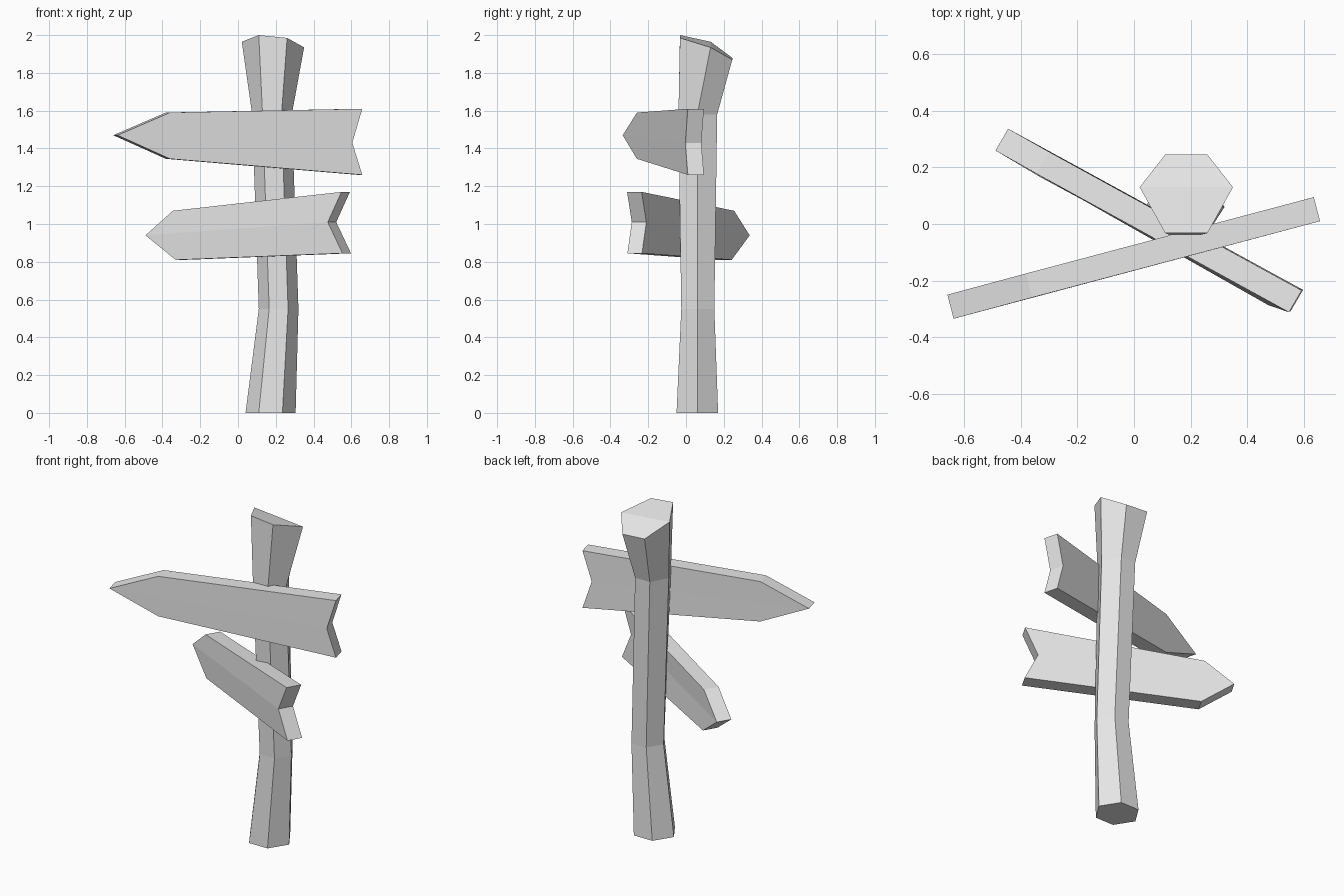
import bpy
import bmesh
from mathutils import Vector

# Remove the default cube
cube = bpy.data.objects.get("Cube")
if cube:
    bpy.data.objects.remove(cube, do_unlink=True)

# Single plain grey for the whole signpost
grey = bpy.data.materials.new("light grey")
grey.use_nodes = True
colour = (0.8, 0.8, 0.8, 1)
grey.diffuse_color = colour
bsdf = next(n for n in grey.node_tree.nodes if n.type == "BSDF_PRINCIPLED")
bsdf.inputs["Base Color"].default_value = colour


def loft(name, rings):
    """Join rings of six points with side walls, capping each end with two quads."""
    bm = bmesh.new()
    loops = [[bm.verts.new(p) for p in ring] for ring in rings]
    for lower, upper in zip(loops, loops[1:]):
        for i in range(6):
            j = (i + 1) % 6
            bm.faces.new((lower[i], lower[j], upper[j], upper[i]))
    for ring in (loops[0], loops[-1]):
        bm.faces.new(ring[:4])
        bm.faces.new((ring[0], *ring[3:]))
    bmesh.ops.recalc_face_normals(bm, faces=bm.faces)
    mesh = bpy.data.meshes.new(name)
    bm.to_mesh(mesh)
    bm.free()
    mesh.materials.append(grey)
    obj = bpy.data.objects.new(name, mesh)
    bpy.context.collection.objects.link(obj)
    return obj


def hexagon(left, inner_left, inner_right, right, front, middle, back, heights):
    """Six-sided post section: left, front pair, right, back pair."""
    xs = (left, inner_left, inner_right, right, inner_right, inner_left)
    ys = (middle, front, front, middle, back, back)
    return list(zip(xs, ys, heights))


# Crooked post with a flared, slanted top
loft("post", [
    hexagon(0.04, 0.11, 0.235, 0.305, -0.05, 0.06, 0.17, [0] * 6),
    hexagon(0.11, 0.165, 0.265, 0.32, -0.025, 0.06, 0.15, [0.55] * 6),
    hexagon(0.075, 0.13, 0.23, 0.285, -0.04, 0.06, 0.165, [1.58] * 6),
    hexagon(0.02, 0.11, 0.26, 0.35, -0.032, 0.13, 0.245,
            (1.965, 2.0, 1.985, 1.935, 1.87, 1.88)),
])


def arrow_board(name, outline, thickness):
    """Pointed board: tip, upper shoulder, upper tail, notch, lower tail, lower shoulder."""
    front = [Vector(p) for p in outline]
    loft(name, [front, [p + Vector(thickness) for p in front]])


# Upper arrow board
arrow_board("upper_sign", [
    (-0.638, -0.335, 1.47), (-0.36, -0.26, 1.59), (0.658, 0.01, 1.61),
    (0.605, -0.004, 1.43), (0.658, 0.01, 1.26), (-0.36, -0.26, 1.345),
], (-0.022, 0.085, 0))

# Lower arrow board, slightly warped
arrow_board("lower_sign", [
    (-0.49, 0.26, 0.94), (-0.345, 0.178, 1.07), (0.548, -0.312, 1.17),
    (0.475, -0.287, 1.01), (0.553, -0.31, 0.845), (-0.33, 0.165, 0.81),
], (0.045, 0.077, 0))
